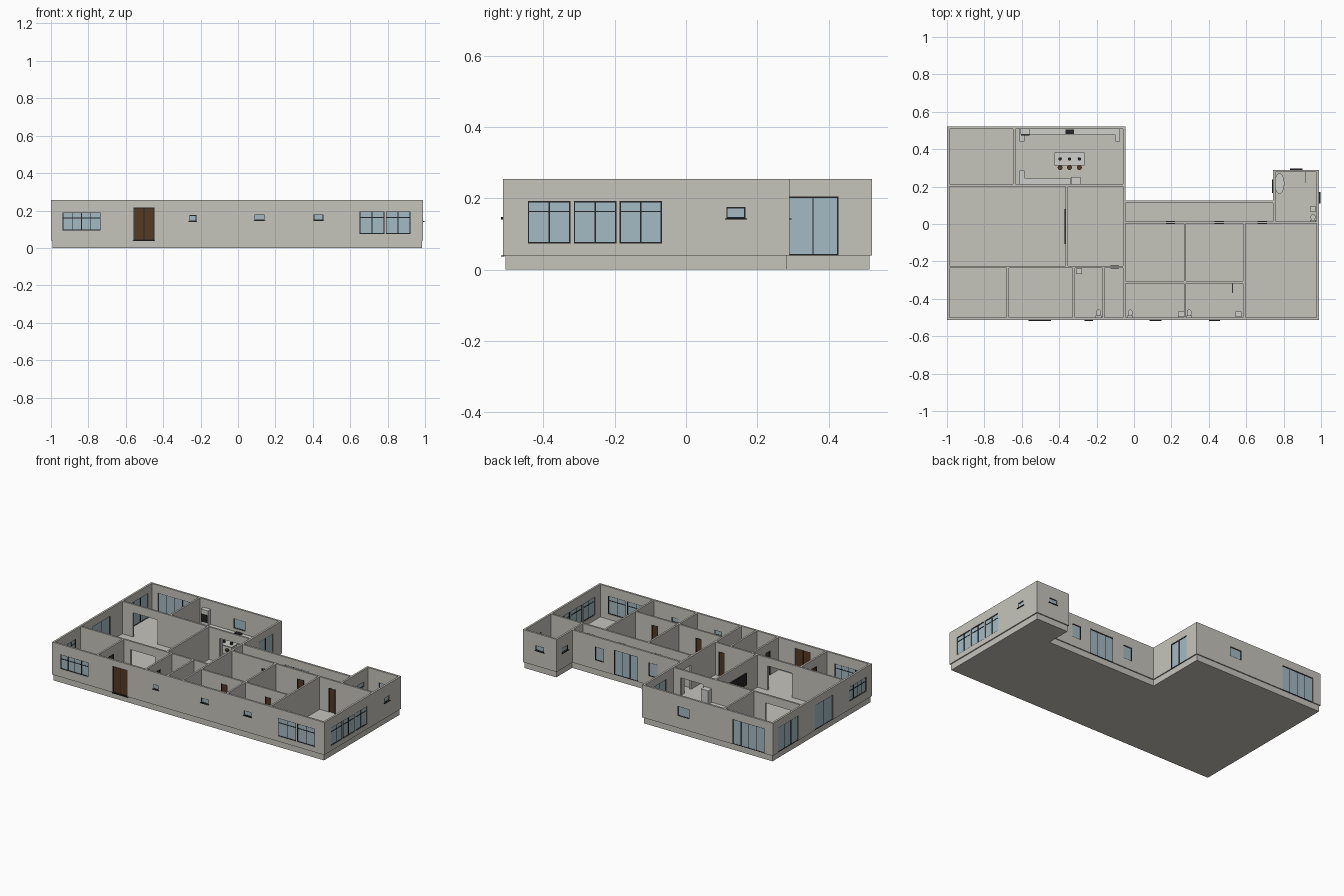
import bpy, bmesh, math
from mathutils import Matrix

if "Cube" in bpy.data.objects:
    bpy.data.objects.remove(bpy.data.objects["Cube"])

def material(name, rgb):
    m = bpy.data.materials.new(name)
    m.diffuse_color = (*rgb, 1)
    m.use_nodes = True
    m.node_tree.nodes["Principled BSDF"].inputs["Base Color"].default_value = m.diffuse_color
    return m

WALL = material("warm_grey_wall", (0.56, 0.55, 0.50))
GLASS = material("pale_blue_glass", (0.37, 0.49, 0.55))
FRAME = material("dark_frame", (0.018, 0.018, 0.02))
WOOD = material("brown_wood", (0.09, 0.043, 0.018))
WHITE = material("white_fixture", (0.62, 0.62, 0.59))
MATS = [WALL, GLASS, FRAME, WOOD, WHITE]
T, Z0, Z1, DOOR = 0.013, 0.04, 0.255, 0.205   # wall thickness, floor, wall top, door head

def finish(name, bm, doubles=False):
    if doubles:
        bmesh.ops.remove_doubles(bm, verts=bm.verts, dist=1e-5)
        bmesh.ops.dissolve_limit(bm, angle_limit=0.02, verts=bm.verts, edges=bm.edges)
    bmesh.ops.recalc_face_normals(bm, faces=bm.faces)
    me = bpy.data.meshes.new(name)
    bm.to_mesh(me)
    bm.free()
    used = sorted({p.material_index for p in me.polygons})
    for i in used:
        me.materials.append(MATS[i])
    for p in me.polygons:
        p.material_index = used.index(p.material_index)
    ob = bpy.data.objects.new(name, me)
    bpy.context.collection.objects.link(ob)
    return ob

def add_box(bm, lo, hi, mat):
    r = bmesh.ops.create_cube(bm, size=1)
    for v in r["verts"]:
        v.co = [l + (h - l) * (c + 0.5) for l, h, c in zip(lo, hi, v.co)]
    for f in {f for v in r["verts"] for f in v.link_faces}:
        f.material_index = MATS.index(mat)

def add_round(bm, x, y, z0, z1, rx, ry, mat, seg=16, taper=1.0):
    r = bmesh.ops.create_cone(bm, cap_ends=True, segments=seg, radius1=taper, radius2=1, depth=1,
                              matrix=Matrix.Translation((x, y, (z0 + z1) / 2)) @ Matrix.Diagonal((rx, ry, z1 - z0, 1)))
    for f in {f for v in r["verts"] for f in v.link_faces}:
        f.material_index = MATS.index(mat)

def boxes(name, parts):
    bm = bmesh.new()
    for lo, hi, mat in parts:
        add_box(bm, lo, hi, mat)
    return finish(name, bm)

# maps (along wall, across wall, height) to world
def place(axis, t, n, z):
    return (t, n, z) if axis == "x" else (n, t, z)

def wall(name, axis, n0, n1, a, b, holes=()):
    """Solid wall with rectangular holes (t0, t1, z0, z1)."""
    ts = sorted({a, b, *[h[0] for h in holes], *[h[1] for h in holes]})
    zs = sorted({Z0, Z1, *[h[2] for h in holes], *[h[3] for h in holes]})
    def solid(i, k):
        if not (0 <= i < len(ts) - 1 and 0 <= k < len(zs) - 1):
            return False
        t, z = (ts[i] + ts[i + 1]) / 2, (zs[k] + zs[k + 1]) / 2
        return not any(h[0] < t < h[1] and h[2] < z < h[3] for h in holes)
    bm = bmesh.new()
    def quad(pts):
        bm.faces.new([bm.verts.new(place(axis, *p)) for p in pts])
    for i in range(len(ts) - 1):
        for k in range(len(zs) - 1):
            if not solid(i, k):
                continue
            t0, t1, z0, z1 = ts[i], ts[i + 1], zs[k], zs[k + 1]
            for n in (n0, n1):
                quad([(t0, n, z0), (t1, n, z0), (t1, n, z1), (t0, n, z1)])
            for t, di in ((t0, -1), (t1, 1)):
                if not solid(i + di, k):
                    quad([(t, n0, z0), (t, n1, z0), (t, n1, z1), (t, n0, z1)])
            for z, dk in ((z0, -1), (z1, 1)):
                if not solid(i, k + dk):
                    quad([(t0, n0, z), (t1, n0, z), (t1, n1, z), (t0, n1, z)])
    finish(name, bm, True)

def window(name, axis, c, out, hole, panes, transom=None, sill=False, fill=GLASS):
    """Glazing in an outer wall whose outside face is at c, facing direction out."""
    a, b, z0, z1 = hole
    bm = bmesh.new()
    def bar(t0, t1, d0, d1, zz0, zz1, mat):
        p, q = sorted((c - out * d0, c - out * d1))
        add_box(bm, place(axis, t0, p, zz0), place(axis, t1, q, zz1), mat)
    w = 0.004
    bar(a, b, 0.004, 0.008, z0, z1, fill)
    for i in range(panes + 1):
        t = a + w / 2 + (b - a - w) * i / panes
        bar(t - w / 2, t + w / 2, 0.002, 0.010, z0, z1, FRAME)
    for z in [z0 + w / 2, z1 - w / 2] + ([transom] if transom else []):
        bar(a, b, 0.002, 0.010, z - w / 2, z + w / 2, FRAME)
    if sill:
        bar(a - 0.004, b + 0.004, -0.006, 0.004, z0 - 0.003, z0, FRAME)
    finish(name, bm)

# plinth, slightly inset under the walls
XL, XM, XB, XR = -1.0, -0.045, 0.743, 0.99
YF, YC, YB, YW = -0.513, 0.125, 0.29, 0.522
i = 0.007
bm = bmesh.new()
outline = [(XL+i, YF+i), (XR-i, YF+i), (XR-i, YB-i), (XB+i, YB-i),
           (XB+i, YC-i), (XM-i, YC-i), (XM-i, YW-i), (XL+i, YW-i)]
face = bm.faces.new([bm.verts.new((x, y, 0)) for x, y in outline])
up = bmesh.ops.extrude_face_region(bm, geom=[face])
bmesh.ops.translate(bm, verts=[v for v in up["geom"] if isinstance(v, bmesh.types.BMVert)], vec=(0, 0, Z0))
finish("plinth_floor", bm)

# outer walls: name, axis, outside face, outward direction, start, end,
# openings (start, end, bottom, top, panes, transom, sill, fill)
S = (0.143, 0.176)
D = (Z0, DOOR)
outer = [
    ("front", "x", YF, -1, XL, XR, [
        (-0.938, -0.735, 0.094, 0.19, 4, 0.16, 0, GLASS), (-0.559, -0.447, Z0, 0.216, 2, None, 1, WOOD),
        (-0.26, -0.222, *S, 1, None, 1, GLASS), (0.088, 0.142, 0.147, 0.179, 1, None, 1, GLASS),
        (0.404, 0.457, 0.147, 0.179, 1, None, 1, GLASS),
        (0.65, 0.783, 0.075, 0.195, 2, 0.163, 0, GLASS), (0.79, 0.922, 0.075, 0.195, 2, 0.163, 0, GLASS)]),
    ("right", "y", XR, 1, YF + T, YB - T, [
        (-0.444, -0.324, 0.073, 0.193, 2, 0.163, 0, GLASS), (-0.315, -0.195, 0.073, 0.193, 2, 0.163, 0, GLASS),
        (-0.186, -0.068, 0.073, 0.193, 2, 0.163, 0, GLASS), (0.113, 0.167, *S, 1, None, 1, GLASS)]),
    ("bath_back", "x", YB, 1, XB, XR, [(0.837, 0.896, *S, 1, None, 1, GLASS)]),
    ("bath_side", "y", XB, -1, YC - T, YB - T, [(0.17, 0.235, *S, 1, None, 1, GLASS)]),
    ("corridor_back", "x", YC, 1, XM, XB, [
        (0.12, 0.187, 0.1, 0.19, 1, None, 0, GLASS), (0.265, 0.44, *D, 3, None, 0, GLASS),
        (0.513, 0.579, 0.1, 0.19, 1, None, 0, GLASS)]),
    ("wing_side", "y", XM, 1, YC - T, YW - T, [(0.285, 0.428, *D, 2, None, 0, GLASS)]),
    ("wing_back", "x", YW, 1, XL, XM, [
        (-0.94, -0.705, *D, 4, None, 0, GLASS), (-0.39, -0.303, 0.12, 0.185, 1, None, 0, GLASS)]),
    ("left", "y", XL, -1, YF + T, YW - T, [
        (-0.457, -0.28, 0.094, 0.19, 4, 0.16, 0, GLASS), (-0.107, 0.08, *D, 2, None, 0, GLASS),
        (0.255, 0.47, *D, 3, None, 0, GLASS)]),
]
for name, ax, c, out, a, b, ops in outer:
    n0, n1 = sorted((c, c - out * T))
    wall(name + "_wall", ax, n0, n1, a, b, [o[:4] for o in ops])
    for k, o in enumerate(ops):
        window(f"{name}_{'door' if o[7] is WOOD else 'window'}_{k+1}", ax, c, out, o[:4], o[4], o[5], o[6], o[7])

# inner walls: name, axis, centre, start, end, door openings, open passages
inner = [
    ("wing_divider", "x", 0.207, XL + T, XM - T, [], [(-0.91, -0.73), (-0.275, -0.11)]),
    ("living_front", "x", -0.23, XL + T, XM - T, [(-0.125, -0.08)], [(-0.62, -0.44)]),
    ("corridor_front", "x", 0.008, XM, XR - T, [(0.17, 0.22), (0.43, 0.48), (0.66, 0.71)], []),
    ("bathroom_back", "x", -0.312, XM, 0.584, [(0.1, 0.145), (0.42, 0.465)], []),
    ("kitchen_side", "y", -0.64, 0.213, YW - T, [], []),
    ("living_side", "y", -0.36, -0.224, 0.201, [], []),
    ("study_side", "y", -0.675, YF + T, -0.236, [(-0.395, -0.34)], []),
    ("toilet_left", "y", -0.322, YF + T, -0.236, [(-0.41, -0.36)], []),
    ("toilet_right", "y", -0.163, YF + T, -0.236, [], []),
    ("middle", "y", XM - T / 2, YF + T, YC - T, [], [(0.03, 0.1)]),
    ("bedroom_side_a", "y", 0.272, YF + T, 0.002, [], []),
    ("bedroom_side_b", "y", 0.59, YF + T, 0.002, [], []),
    ("bath_inner", "y", XB + T / 2, 0.014, YC - T, [(0.04, 0.09)], []),
]
h = 0.006
for name, ax, c, a, b, doors, gaps in inner:
    wall(name + "_wall", ax, c - h, c + h, a, b, [(p, q, Z0, 0.2) for p, q in doors + gaps])
    for k, (p, q) in enumerate(doors):
        boxes(f"{name}_door_{k+1}", [
            (place(ax, p + .004, c - .002, Z0), place(ax, q - .004, c + .002, 0.196), WOOD),
            (place(ax, p, c - .007, Z0), place(ax, p + .004, c + .007, 0.2), FRAME),
            (place(ax, q - .004, c - .007, Z0), place(ax, q, c + .007, 0.2), FRAME),
            (place(ax, p, c - .007, 0.196), place(ax, q, c + .007, 0.2), FRAME)])

# kitchen: counters, tall units, cooker
boxes("kitchen_counters", [
    ((-0.612, 0.475, Z0), (-0.075, 0.508, 0.1), WHITE), ((-0.612, 0.44, Z0), (-0.585, 0.475, 0.1), WHITE),
    ((-0.1, 0.44, Z0), (-0.075, 0.475, 0.1), WHITE), ((-0.612, 0.214, Z0), (-0.34, 0.247, 0.1), WHITE),
    ((-0.612, 0.247, Z0), (-0.585, 0.285, 0.1), WHITE)])
boxes("tall_oven_unit", [((-0.607, 0.478, 0.1), (-0.555, 0.508, 0.2), WHITE),
                         ((-0.603, 0.474, 0.12), (-0.559, 0.478, 0.17), FRAME)])
boxes("refrigerator", [((-0.338, 0.214, Z0), (-0.285, 0.252, 0.19), WHITE)])
boxes("cooker_top", [((-0.365, 0.48, 0.1), (-0.32, 0.505, 0.106), FRAME)])
boxes("kitchen_island", [((-0.42, 0.32, Z0), (-0.27, 0.377, 0.095), WHITE),
                         ((-0.425, 0.313, 0.095), (-0.265, 0.382, 0.1), WHITE)])
for k, x in enumerate((-0.395, -0.345, -0.292)):
    bm = bmesh.new()
    add_round(bm, x, 0.302, 0.076, 0.083, 0.013, 0.013, WOOD)
    add_round(bm, x, 0.302, Z0, 0.076, 0.003, 0.003, FRAME, 8)
    finish(f"bar_stool_{k+1}", bm)
    bm = bmesh.new()
    add_round(bm, x, 0.348, 0.1, 0.112, 0.009, 0.009, FRAME)
    finish(f"island_lamp_{k+1}", bm)

# wall screen in the living room
boxes("wall_screen", [((-0.371, -0.107, 0.1), (-0.366, 0.08, 0.18), FRAME)])

# bathroom fixtures
bm = bmesh.new()
add_round(bm, 0.778, 0.217, Z0, 0.085, 0.026, 0.055, WHITE, 24, 0.75)
finish("bathtub", bm)
for k, (x, y) in enumerate(((-0.19, -0.475), (-0.02, -0.475), (0.295, -0.475), (0.957, 0.035))):
    bm = bmesh.new()
    add_round(bm, x, y, Z0, 0.075, 0.013, 0.018, WHITE, 16, 0.7)
    add_box(bm, (x - 0.015, y - 0.025, Z0), (x + 0.015, y - 0.014, 0.095), WHITE)
    finish(f"toilet_{k+1}", bm)
for k, (x, y) in enumerate(((-0.295, -0.252), (0.25, -0.483), (0.56, -0.483), (0.957, 0.08))):
    boxes(f"washbasin_{k+1}", [((x - 0.016, y - 0.014, 0.085), (x + 0.016, y + 0.014, 0.1), WHITE),
                               ((x - 0.006, y - 0.006, Z0), (x + 0.006, y + 0.006, 0.085), WHITE)])
boxes("shower_screen_front", [((0.525, -0.37, Z0), (0.528, -0.318, 0.18), GLASS)])
boxes("shower_screen_back", [((0.915, 0.22, Z0), (0.918, 0.277, 0.18), GLASS)])
